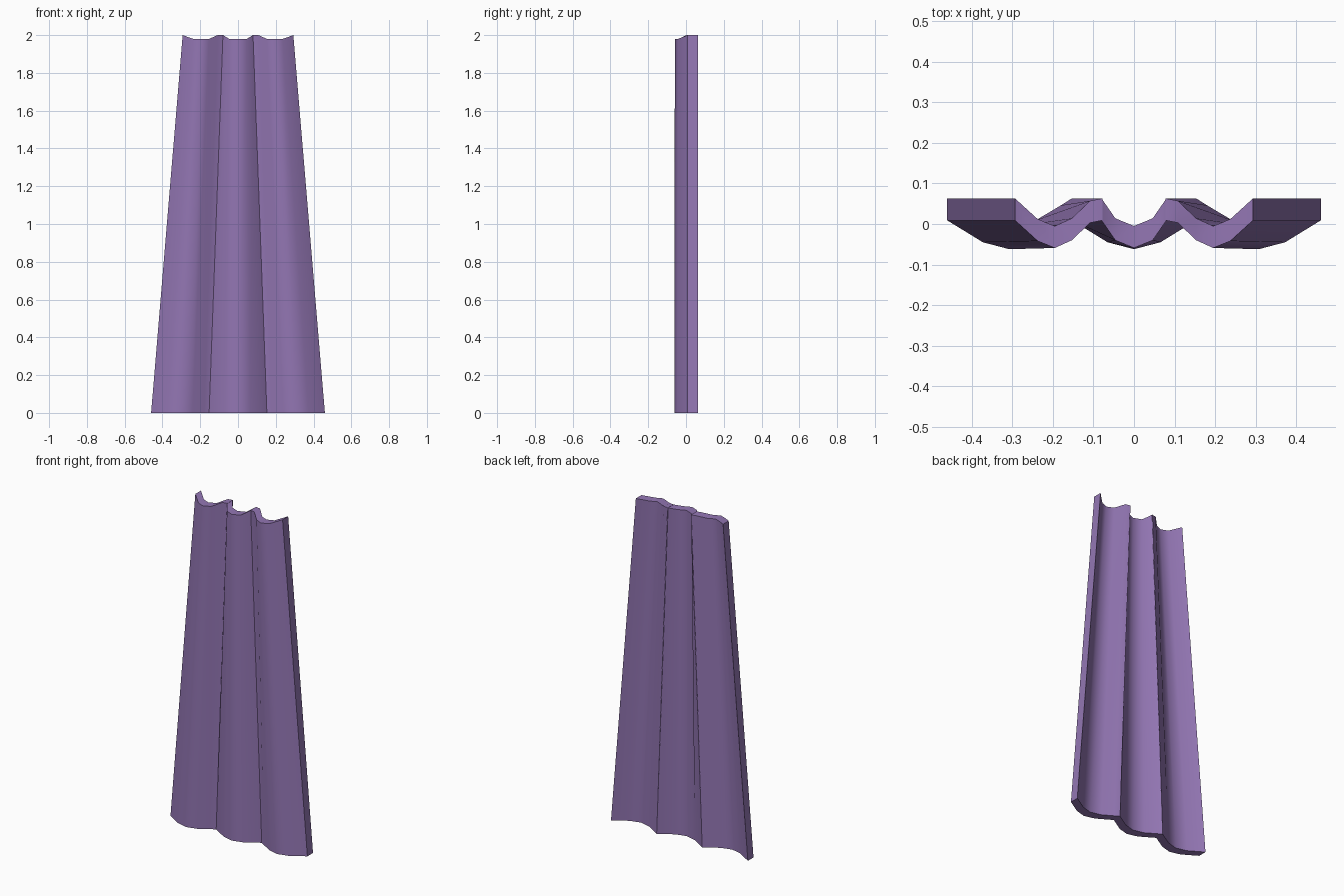
import bpy, bmesh, math

if "Cube" in bpy.data.objects:
    bpy.data.objects.remove(bpy.data.objects["Cube"])

mat = bpy.data.materials.new("soft purple")
mat.diffuse_color = (0.29, 0.18, 0.45, 1)
mat.use_nodes = True
mat.node_tree.nodes["Principled BSDF"].inputs["Base Color"].default_value = mat.diffuse_color

THICK = 0.054


def fold(name, bottom, top, sign=1):
    """Tapered curved strip; each profile point is (x, front y)."""
    bm = bmesh.new()
    rows = []
    for prof, height in ((bottom, 0.0), (top, 2.0)):
        row = []
        for x, y in prof:
            # the top edge dips where the fold bulges forward
            z = height - 0.02 if height and y < -0.03 else height
            row.append((bm.verts.new((sign * x, y, z)),
                        bm.verts.new((sign * x, y + THICK, z))))
        rows.append(row)
    lo, hi = rows
    for i in range(len(lo) - 1):
        j = i + 1
        bm.faces.new((lo[i][0], lo[j][0], hi[j][0], hi[i][0]))
        bm.faces.new((lo[j][1], lo[i][1], hi[i][1], hi[j][1]))
        bm.faces.new((lo[i][0], lo[i][1], lo[j][1], lo[j][0]))
        bm.faces.new((hi[i][0], hi[j][0], hi[j][1], hi[i][1]))
    for i in (0, -1):
        bm.faces.new((lo[i][0], hi[i][0], hi[i][1], lo[i][1]))
    bmesh.ops.recalc_face_normals(bm, faces=bm.faces)
    me = bpy.data.meshes.new(name)
    bm.to_mesh(me)
    bm.free()
    me.materials.append(mat)
    ob = bpy.data.objects.new(name, me)
    bpy.context.collection.objects.link(ob)
    bpy.ops.object.select_all(action='DESELECT')
    ob.select_set(True)
    bpy.context.view_layer.objects.active = ob
    bpy.ops.object.shade_smooth_by_angle(angle=math.radians(42))


# middle fold
fold("middle_fold",
     [(-0.153, 0.009), (-0.065, -0.045), (0, -0.062), (0.065, -0.045), (0.153, 0.009)],
     [(-0.08, 0.009), (-0.046, -0.04), (0, -0.059), (0.046, -0.04), (0.08, 0.009)])

# mirrored side folds
for name, sign in (("right_fold", 1), ("left_fold", -1)):
    fold(name,
         [(0.153, 0.009), (0.18, -0.008), (0.242, -0.045), (0.307, -0.062),
          (0.372, -0.045), (0.46, 0.009)],
         [(0.078, 0.009), (0.108, 0.003), (0.153, -0.04), (0.195, -0.059),
          (0.237, -0.042), (0.293, 0.009)], sign)
